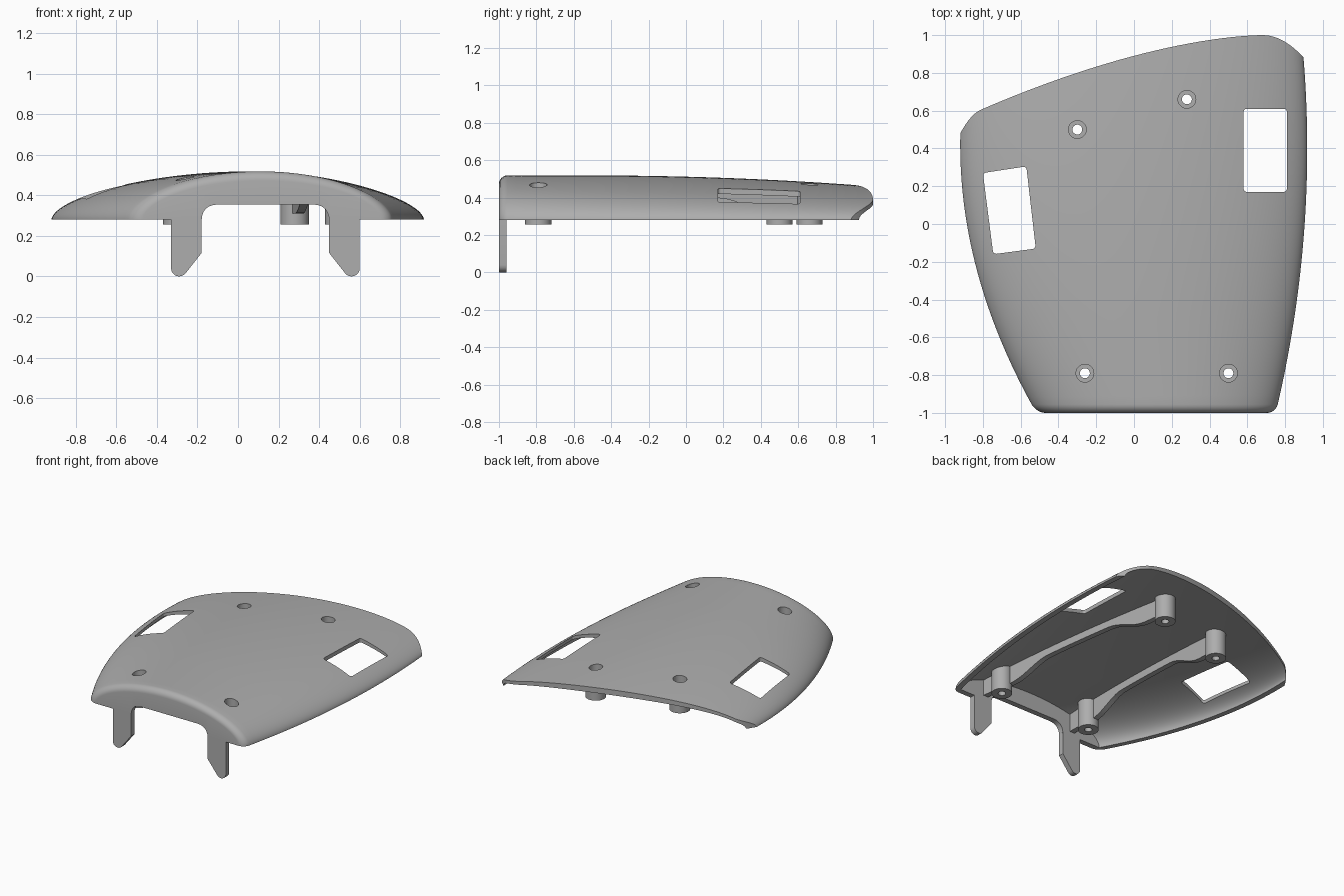
import bpy, bmesh, math
from mathutils import Matrix

if "Cube" in bpy.data.objects:
    bpy.data.objects.remove(bpy.data.objects["Cube"], do_unlink=True)

grey = bpy.data.materials.new("plain grey")
grey.use_nodes = True
COLOUR = (0.42, 0.42, 0.42, 1)
grey.diffuse_color = COLOUR
grey.node_tree.nodes["Principled BSDF"].inputs["Base Color"].default_value = COLOUR

RIM = 0.28      # height of the shell's lower rim
FILLET = 0.045  # rounding along the front edge
WALL = 0.04


def make_object(name, bm):
    bmesh.ops.remove_doubles(bm, verts=bm.verts, dist=1e-5)
    bmesh.ops.recalc_face_normals(bm, faces=bm.faces)
    mesh = bpy.data.meshes.new(name)
    bm.to_mesh(mesh)
    bm.free()
    mesh.materials.append(grey)
    obj = bpy.data.objects.new(name, mesh)
    bpy.context.collection.objects.link(obj)
    return obj


def cut(obj, cutters):
    for c in cutters:
        mod = obj.modifiers.new("cut", "BOOLEAN")
        mod.operation, mod.solver, mod.object = "DIFFERENCE", "EXACT", c
    graph = bpy.context.evaluated_depsgraph_get()
    mesh = bpy.data.meshes.new_from_object(obj.evaluated_get(graph))
    obj.modifiers.clear()
    obj.data = mesh


def smooth(obj, angle=30):
    bpy.ops.object.select_all(action="DESELECT")
    obj.select_set(True)
    bpy.context.view_layer.objects.active = obj
    bpy.ops.object.shade_smooth_by_angle(angle=math.radians(angle))


# Shape of the domed shell: side outlines, rear outline, ridge and cross-section
def section(y, inset=0.0):
    left = -0.92 + 0.2 * (0.42 - y) ** 2 + inset
    right = 0.917 - 0.085 * (0.4 - y) ** 2 - inset
    height = 0.518 - 0.026 * max(0, y + 0.5) ** 2 - RIM - inset
    if not inset and y + 1 < FILLET:
        drop = FILLET - math.sqrt(max(0, FILLET ** 2 - (FILLET - y - 1) ** 2))
        left, right, height = left + drop, right - drop, height - drop
    return (left + right) / 2, (right - left) / 2, height


def rear(x):
    y = 1 - 0.206 * max(0, 0.68 - x) ** 1.63
    return y - 6.4 * max(0, -0.81 - x) ** 2 - 2.5 * max(0, x - 0.68) ** 2


def dome(u, power):
    return max(0, 1 - u * u) ** power


def surface_z(x, y):
    c, w, h = section(y)
    return RIM + h * dome((x - c) / w, 0.57)


def dome_solid(name, inset, front, overshoot, floor, power, columns=64, rows=40):
    bm = bmesh.new()
    start = [front + FILLET * (1 - math.cos(math.pi / 2 * k / 6)) for k in range(6)]
    top, base = [], []
    for i in range(columns + 1):
        u = -math.cos(math.pi * i / columns)
        end = 0.8
        for _ in range(20):
            c, w, _h = section(end, inset)
            end = rear(c + u * w) + overshoot
        first = front + FILLET
        ys = start + [first + (end - first) * k / rows for k in range(rows + 1)]
        top.append([])
        base.append([])
        for y in ys:
            c, w, h = section(y, inset)
            top[-1].append(bm.verts.new((c + u * w, y, RIM + h * dome(u, power))))
            base[-1].append(bm.verts.new((c + u * w, y, floor)))
    last = len(top[0]) - 1
    bmesh.ops.remove_doubles(bm, verts=[], dist=0)

    def quad(a, b, c, d):
        ring = []
        for v in (a, b, c, d):
            if all((v.co - r.co).length > 1e-6 for r in ring):
                ring.append(v)
        if len(ring) > 2:
            bm.faces.new(ring)

    for i in range(columns):
        for j in range(last):
            for g in (top, base):
                quad(g[i][j], g[i + 1][j], g[i + 1][j + 1], g[i][j + 1])
        for j in (0, last):
            quad(top[i][j], top[i + 1][j], base[i + 1][j], base[i][j])
    for i in (0, columns):
        for j in range(last):
            quad(top[i][j], top[i][j + 1], base[i][j + 1], base[i][j])
    return make_object(name, bm)


def prism(name, points, axis, low, high):
    # Extrude a flat outline along y (outline in x, z) or z (outline in x, y)
    bm = bmesh.new()
    place = (lambda p, d: (p[0], d, p[1])) if axis == "y" else (lambda p, d: (p[0], p[1], d))
    face = bm.faces.new([bm.verts.new(place(p, low)) for p in points])
    moved = bmesh.ops.extrude_face_region(bm, geom=[face])["geom"]
    for v in moved:
        if isinstance(v, bmesh.types.BMVert):
            v.co[1 if axis == "y" else 2] = high
    return make_object(name, bm)


def rounded(points, radius, steps=6):
    # Round every corner of an outline with a short curve
    out = []
    for k, (px, py) in enumerate(points):
        ends = []
        for qx, qy in (points[k - 1], points[(k + 1) % len(points)]):
            d = math.hypot(qx - px, qy - py)
            ends.append((px + (qx - px) * radius / d, py + (qy - py) * radius / d))
        for s in range(steps + 1):
            t = s / steps
            out.append(tuple((1 - t) ** 2 * a + 2 * t * (1 - t) * p + t * t * b
                             for a, p, b in zip(ends[0], (px, py), ends[1])))
    return out


def cylinder(name, x, y, radius, low, high):
    bm = bmesh.new()
    bmesh.ops.create_cone(bm, cap_ends=True, segments=40, radius1=radius, radius2=radius,
                          depth=high - low, matrix=Matrix.Translation((x, y, (low + high) / 2)))
    return make_object(name, bm)


# Cutters: window openings, front arch, screw holes
cavity = dome_solid("cavity_cutter", WALL, -1 + WALL, 0.15, 0.2, 0.5)
left_window = [(0.58, 0.17), (0.81, 0.17), (0.81, 0.61), (0.58, 0.61)]
right_window = [(-0.8, 0.27), (-0.57, 0.305), (-0.52, -0.13), (-0.745, -0.16)]
windows = [prism("window_cutter", rounded(w, 0.02), "z", 0.2, 0.7)
           for w in (left_window, right_window)]
arch = prism("arch_cutter", rounded([(-0.18, 0.1), (0.45, 0.1), (0.45, 0.355), (-0.18, 0.355)],
                                    0.085), "y", -1.1, -0.93)
POSTS = {"right_rear": (-0.3, 0.5), "left_rear": (0.28, 0.66),
         "right_front": (-0.26, -0.79), "left_front": (0.5, -0.79)}
bores = []
for x, y in POSTS.values():
    bores.append(cylinder("bore_cutter", x, y, 0.026, 0.1, 0.7))
    bores.append(cylinder("counterbore_cutter", x, y, 0.047, surface_z(x, y) - 0.08, 0.7))

# Shell
shell = dome_solid("shell", 0, -1, 0, RIM, 0.57)
cut(shell, [cavity, arch] + windows + bores)
smooth(shell)

# Screw posts
for name, (x, y) in POSTS.items():
    post = cylinder(name + "_post", x, y, 0.07, 0.255, surface_z(x, y) - 0.025)
    cut(post, bores)
    smooth(post)


# Ribs joining the front and rear posts
def ease(t):
    t = min(1, max(0, t))
    return t * t * (3 - 2 * t)


def rib(name, a, b, steps=40, half=0.02):
    bm = bmesh.new()
    rings = []
    for k in range(steps + 1):
        t = k / steps
        x, y = (p + (q - p) * t for p, q in zip(a, b))
        roof = surface_z(x, y) - 0.02
        lift = ease((t - 0.16) / 0.2) * ease((0.9 - t) / 0.2)
        low = 0.31 + (roof - 0.07 - 0.31) * lift
        rings.append([bm.verts.new((x + s * half, y, z))
                      for s, z in ((-1, low), (1, low), (1, roof), (-1, roof))])
    for r, q in zip(rings, rings[1:]):
        for k in range(4):
            bm.faces.new((r[k], r[k - 1], q[k - 1], q[k]))
    bm.faces.new(rings[0])
    bm.faces.new(rings[-1])
    obj = make_object(name, bm)
    cut(obj, bores)
    smooth(obj)


rib("right_rib", (-0.26, -0.97), POSTS["right_rear"])
rib("left_rib", (0.5, -0.97), POSTS["left_rear"])

# Front legs, mirrored about the arch centre
tip = [(-0.29 + 0.04 * math.cos(a), 0.04 + 0.04 * math.sin(a))
       for a in (math.pi * (1 + k / 10) for k in range(9))]
leg = [(-0.33, RIM)] + tip + [(-0.18, 0.115), (-0.18, RIM)]
for name, outline in (("right_leg", leg), ("left_leg", [(0.27 - x, z) for x, z in leg])):
    smooth(prism(name, outline, "y", -1, -1 + WALL))

for c in [cavity, arch] + windows + bores:
    bpy.data.objects.remove(c, do_unlink=True)
